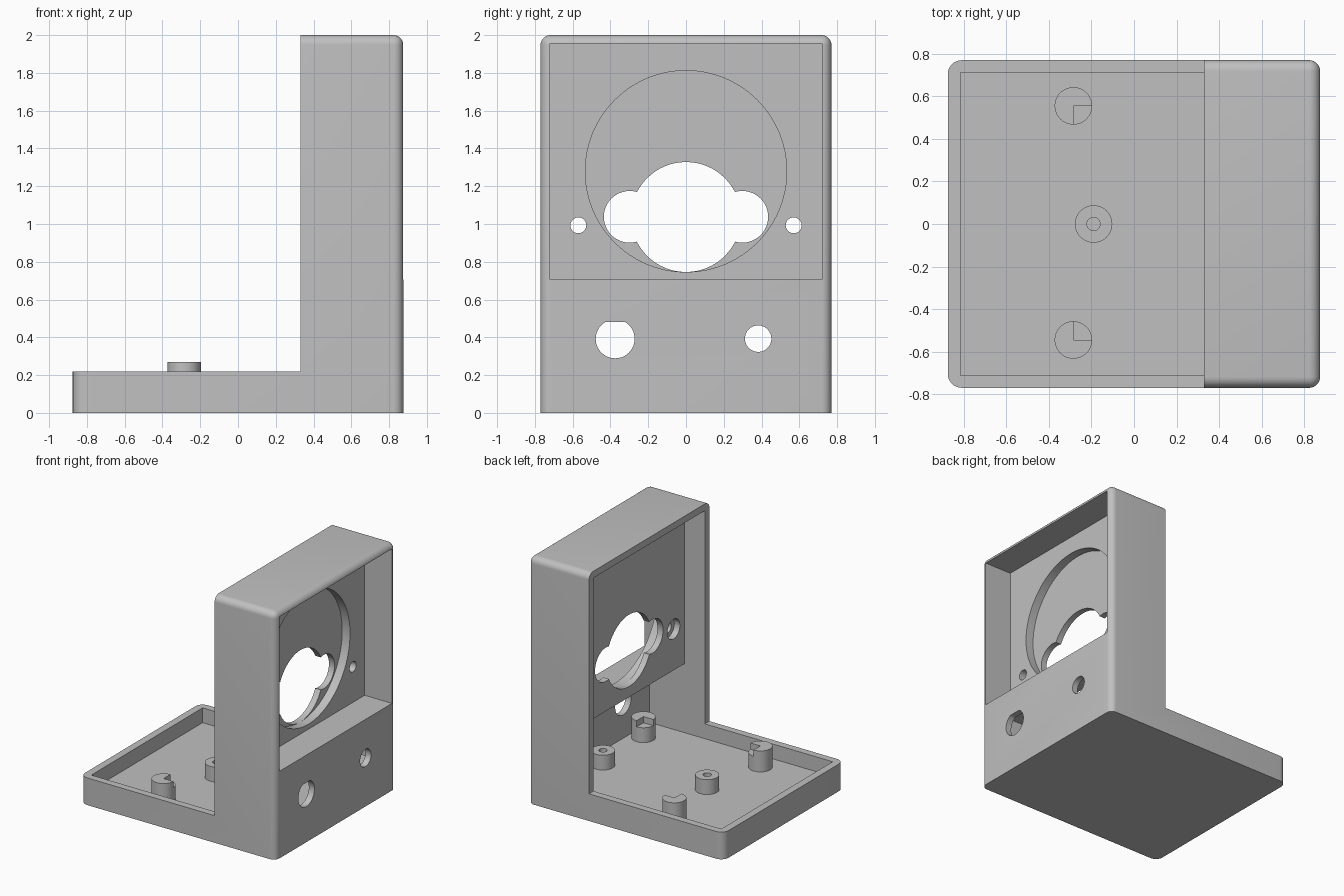
import bpy, bmesh, math
from mathutils import Matrix, Vector

old = bpy.data.objects.get("Cube")
if old:
    bpy.data.objects.remove(old, do_unlink=True)

grey = bpy.data.materials.new("light grey plastic")
grey.use_nodes = True
GREY = (0.53, 0.53, 0.53, 1)
grey.diffuse_color = GREY
grey.node_tree.nodes["Principled BSDF"].inputs["Base Color"].default_value = GREY


def finish(bm, name):
    bmesh.ops.recalc_face_normals(bm, faces=bm.faces)
    mesh = bpy.data.meshes.new(name)
    bm.to_mesh(mesh)
    bm.free()
    mesh.materials.append(grey)
    ob = bpy.data.objects.new(name, mesh)
    bpy.context.collection.objects.link(ob)
    return ob


def box(name, x, y, z):
    bm = bmesh.new()
    bmesh.ops.create_cube(bm, size=1)
    for v in bm.verts:
        v.co = Vector([sum(r) / 2 + c * (r[1] - r[0]) for r, c in zip((x, y, z), v.co)])
    return finish(bm, name)


def cylinder(name, centre, radius, length, along_x=False, sides=48, flat_top=None):
    bm = bmesh.new()
    turn = Matrix.Rotation(math.pi / 2, 4, "Y") if along_x else Matrix()
    bmesh.ops.create_cone(bm, cap_ends=True, segments=sides, radius1=radius, radius2=radius,
                          depth=length, matrix=Matrix.Translation(centre) @ turn)
    if flat_top:
        for v in bm.verts:
            v.co.z = min(v.co.z, flat_top)
    return finish(bm, name)


def x_hole(name, x, y, z, radius, **kw):
    return cylinder(name, ((x[0] + x[1]) / 2, y, z), radius, x[1] - x[0], True, **kw)


def activate(ob):
    bpy.ops.object.select_all(action="DESELECT")
    ob.select_set(True)
    bpy.context.view_layer.objects.active = ob


def cut(ob, *cutters):
    activate(ob)
    for c in cutters:
        c.hide_render = True
        mod = ob.modifiers.new("cut", "BOOLEAN")
        mod.operation, mod.solver, mod.object = "DIFFERENCE", "EXACT", c
        bpy.ops.object.modifier_apply(modifier=mod.name)
        bpy.data.objects.remove(c, do_unlink=True)


def smooth(ob):
    activate(ob)
    bpy.ops.object.shade_smooth_by_angle(angle=math.radians(30))


# L-shaped body: side profile extruded across the width
X, Y, STEP, RIM, TOP, FLOOR = 0.875, 0.77, 0.33, 0.22, 2.0, 0.10
bm = bmesh.new()
profile = [(-X, 0), (X, 0), (X, TOP), (STEP, TOP), (STEP, RIM), (-X, RIM)]
face = bm.faces.new([bm.verts.new((x, -Y, z)) for x, z in profile])
side = bmesh.ops.extrude_face_region(bm, geom=[face])["geom"]
bmesh.ops.translate(bm, vec=(0, 2 * Y, 0), verts=[g for g in side if isinstance(g, bmesh.types.BMVert)])
bmesh.ops.recalc_face_normals(bm, faces=bm.faces)


def round_edges(rule, radius):
    edges = [e for e in bm.edges if rule(*(v.co for v in e.verts))]
    bmesh.ops.bevel(bm, geom=edges, offset=radius, offset_type="OFFSET", segments=7,
                    profile=0.5, affect="EDGES")


def at(value, a, b):
    return abs(a - value) < 1e-4 and abs(b - value) < 1e-4


# Rounded tray corners, then the rounded upright corners and top
round_edges(lambda a, b: at(-X, a.x, b.x) and abs(a.z - b.z) > 0.1, 0.065)
round_edges(lambda a, b: (at(X, a.x, b.x) and (a.z + b.z) > 0.1)
            or (at(TOP, a.z, b.z) and abs(a.x - b.x) > 0.1), 0.052)
body = finish(bm, "housing")

# Tray and lower chamber, rear pocket, front pocket
W = 0.712
cut(body,
    box("tray_cavity", (-0.815, 0.825), (-W, W), (FLOOR, 0.66)),
    box("rear_pocket", (0.2, 0.51), (-W, W), (0.5, 1.945)),
    box("front_pocket", (0.63, 1.0), (-0.72, 0.72), (0.705, 1.955)))

# Round dial recess and the lobed opening in the panel
THROUGH = (0.4, 0.75)
cut(body,
    x_hole("dial_recess", (0.56, 0.7), 0, 1.279, 0.533, sides=96),
    x_hole("centre_opening", THROUGH, 0, 1.037, 0.291, sides=64))
for s in (-1, 1):
    cut(body,
        x_hole("lobe", THROUGH, s * 0.298, 1.038, 0.137),
        x_hole("screw_hole", THROUGH, s * 0.57, 0.993, 0.042, sides=32),
        x_hole("counterbore", (0.4, 0.56), s * 0.57, 0.993, 0.08, sides=32))

# Connector holes in the lower wall
cut(body,
    x_hole("flatted_hole", (0.75, 1.0), -0.375, 0.392, 0.103, flat_top=0.482),
    x_hole("round_hole", (0.75, 1.0), 0.382, 0.393, 0.07))
smooth(body)

# Screw posts
R, BASE = 0.088, FLOOR - 0.02
for i, (x, y) in enumerate([(-0.19, 0), (0.68, 0.09)]):
    post = cylinder(f"screw_post_{i + 1}", (x, y, (BASE + RIM) / 2), R, RIM - BASE)
    cut(post, cylinder("pilot_hole", (x, y, RIM), 0.031, 0.16, sides=24))
    smooth(post)

# Corner posts, each with a quarter notch facing the middle of the board
HIGH = 0.27
for i, (x, y, dx) in enumerate([(-0.285, 0.555, 1), (-0.285, -0.545, 1),
                                (0.71, 0.55, -1), (0.71, -0.47, -1)]):
    post = cylinder(f"corner_post_{i + 1}", (x, y, (BASE + HIGH) / 2), R, HIGH - BASE)
    dy = -1 if y > 0 else 1
    cut(post, box("notch", sorted((x, x + dx * 0.2)), sorted((y, y + dy * 0.2)), (RIM, 0.4)))
    smooth(post)
